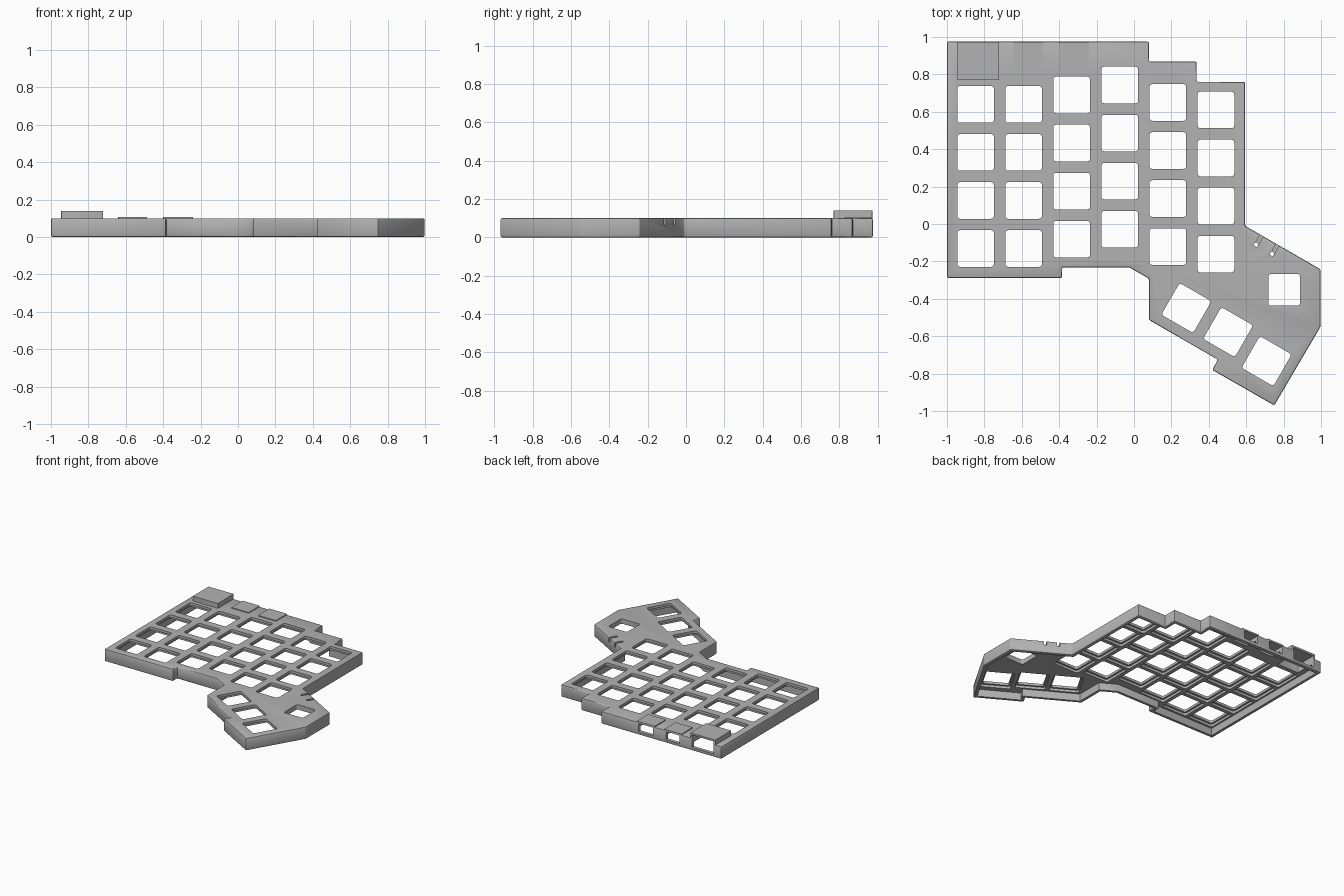
import bpy
import bmesh
import math
from mathutils import Vector

if "Cube" in bpy.data.objects:
    bpy.data.objects.remove(bpy.data.objects["Cube"])

WALL, TOP, PLATE = 0.027, 0.10, 0.06

grey = bpy.data.materials.new("case grey")
grey.use_nodes = True
grey.diffuse_color = (0.45, 0.45, 0.45, 1)
grey.node_tree.nodes["Principled BSDF"].inputs["Base Color"].default_value = (0.45, 0.45, 0.45, 1)


def make_object(name, bm):
    bmesh.ops.recalc_face_normals(bm, faces=bm.faces)
    mesh = bpy.data.meshes.new(name)
    bm.to_mesh(mesh)
    bm.free()
    mesh.materials.append(grey)
    obj = bpy.data.objects.new(name, mesh)
    bpy.context.scene.collection.objects.link(obj)
    return obj


def add_prism(bm, points, z0, z1):
    low = [bm.verts.new((x, y, z0)) for x, y in points]
    high = [bm.verts.new((x, y, z1)) for x, y in points]
    bm.faces.new(low[::-1])
    bm.faces.new(high)
    n = len(points)
    for i in range(n):
        j = (i + 1) % n
        bm.faces.new((low[i], low[j], high[j], high[i]))


def rounded_rect(cx, cy, w, h, turn=0, r=0.015):
    """Corner points of a rounded rectangle, turned about its centre."""
    c, s = math.cos(math.radians(turn)), math.sin(math.radians(turn))
    points = []
    for k, (sx, sy) in enumerate(((1, 1), (-1, 1), (-1, -1), (1, -1))):
        for step in range(4):
            a = math.radians(90 * k + 30 * step)
            x = sx * (w / 2 - r) + r * math.cos(a)
            y = sy * (h / 2 - r) + r * math.sin(a)
            points.append((cx + x * c - y * s, cy + x * s + y * c))
    return points


def inset(points, d):
    """Move every side of a clockwise outline inward by d."""
    result = []
    for i, p in enumerate(points):
        p = Vector(p)
        a = (p - Vector(points[i - 1])).normalized()
        b = (Vector(points[(i + 1) % len(points)]) - p).normalized()
        na, nb = Vector((a.y, -a.x)), Vector((b.y, -b.x))
        result.append(p + (na + nb) * d / (1 + na.dot(nb)))
    return result


def apply_modifiers(obj):
    deps = bpy.context.evaluated_depsgraph_get()
    mesh = bpy.data.meshes.new_from_object(obj.evaluated_get(deps))
    obj.modifiers.clear()
    obj.data = mesh


def boolean(obj, prisms, operation="DIFFERENCE"):
    bm = bmesh.new()
    for points, z0, z1 in prisms:
        add_prism(bm, points, z0, z1)
    tool = make_object("cutter", bm)
    tool.hide_render = True
    mod = obj.modifiers.new("cut", "BOOLEAN")
    mod.operation, mod.solver, mod.object = operation, "EXACT", tool
    apply_modifiers(obj)
    bpy.data.objects.remove(tool)


# Outer shell, clockwise outline
outline = [(-1, 0.975), (0.08, 0.975), (0.08, 0.868), (0.335, 0.868), (0.335, 0.76),
           (0.594, 0.76), (0.594, -0.01), (0.997, -0.242), (0.997, -0.55), (0.75, -0.97),
           (0.418, -0.78), (0.448, -0.725), (0.08, -0.513), (0.08, -0.292), (-0.025, -0.232),
           (-0.384, -0.232), (-0.384, -0.288), (-1, -0.288)]
bm = bmesh.new()
add_prism(bm, outline, 0, TOP)
case = make_object("keyboard_case", bm)
bevel = case.modifiers.new("edges", "BEVEL")
bevel.width, bevel.segments = 0.008, 2
apply_modifiers(case)

# Raised connector covers: x centre, width, front y, top z
covers = [(-0.833, 0.225, 0.77, 0.14), (-0.563, 0.155, 0.83, 0.107), (-0.32, 0.16, 0.83, 0.107)]
boolean(case, [(rounded_rect(x, (y + 0.973) / 2, w, 0.973 - y, r=0.004), 0.07, z)
               for x, w, y, z in covers], "UNION")

# Hollow underside
boolean(case, [(inset(outline, WALL), -0.05, PLATE)])

# Connector openings through the back wall
boolean(case, [(rounded_rect(x, (y + 1.04) / 2, w - 0.03, 1.0 - y, r=0.003), 0.025, z - 0.015)
               for x, w, y, z in covers])

# Key positions: column x, topmost y, then the turned thumb keys
PITCH = 0.257
columns = [(-0.847, 0.64), (-0.59, 0.64), (-0.333, 0.69),
           (-0.076, 0.743), (0.181, 0.65), (0.438, 0.61)]
keys = [(x, y - PITCH * row, 0) for x, y in columns for row in range(4)]
keys += [(0.28, -0.449, -30), (0.503, -0.578, -30), (0.709, -0.733, -30)]

# Key openings, wider on the underside so ribs remain between them
boolean(case, [(rounded_rect(x, y, 0.196, 0.196, a), 0.03, 0.15) for x, y, a in keys])
boolean(case, [(rounded_rect(x, y, 0.226, 0.226, a), 0.03, 0.08) for x, y, a in keys])

# Square window and the two slots in the slanted edge
boolean(case, [(rounded_rect(0.803, -0.352, 0.17, 0.17), 0.03, 0.15)])
boolean(case, [(rounded_rect(x, y, 0.02, 0.075, -30, 0.004), 0.065, 0.15)
               for x, y in ((0.67, -0.083), (0.755, -0.133))])
boolean(case, [(rounded_rect(x, y, 0.02, 0.02, -30, 0.004), 0.03, 0.15)
               for x, y in ((0.653, -0.11), (0.738, -0.16))])

# Crisp shading with softened edge rounds
bpy.ops.object.select_all(action="DESELECT")
case.select_set(True)
bpy.context.view_layer.objects.active = case
bpy.ops.object.shade_smooth_by_angle(angle=math.radians(35))
